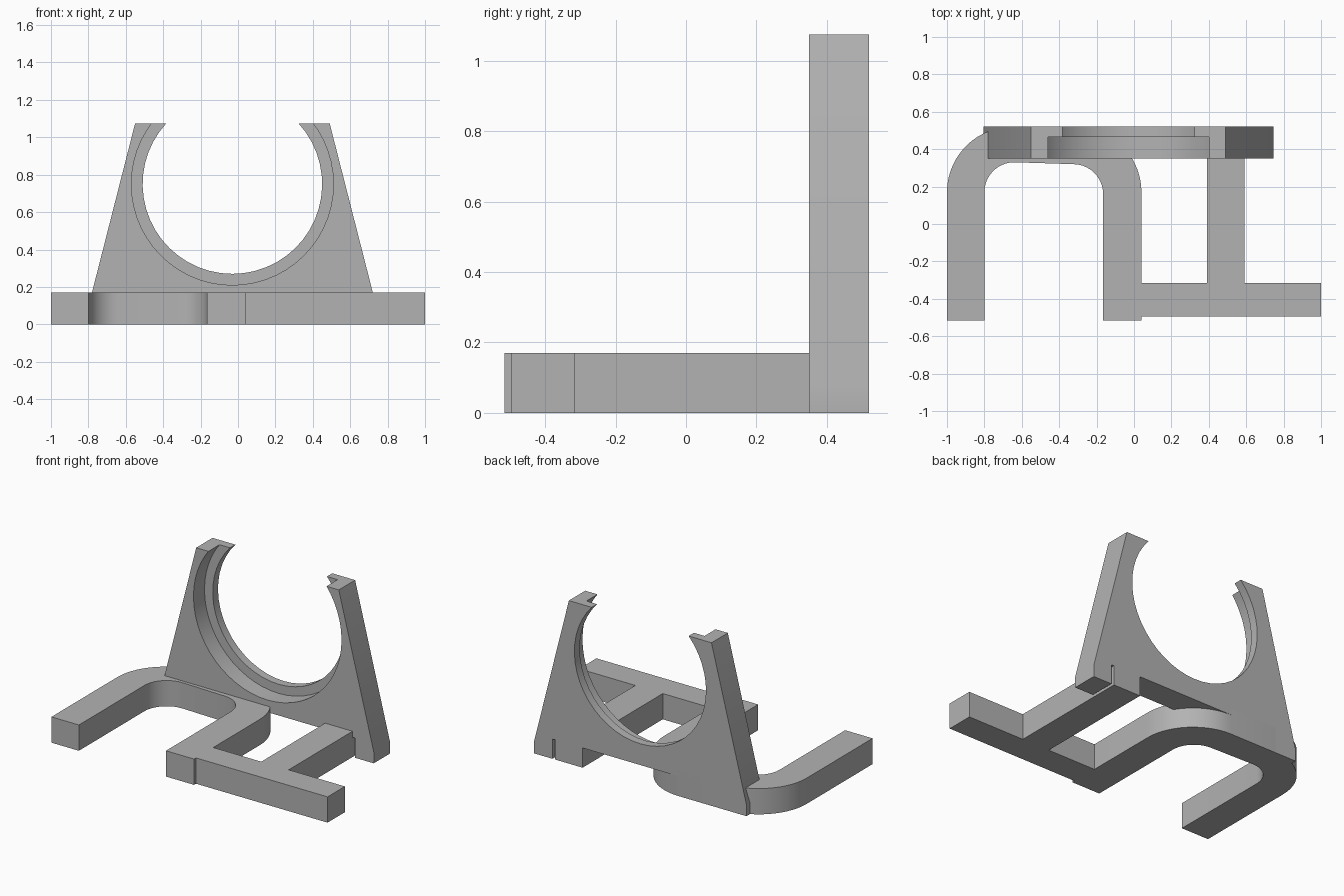
import bpy, bmesh
from math import sin, cos, asin, pi, radians
from mathutils import Vector

cube = bpy.data.objects.get("Cube")
if cube:
    bpy.data.objects.remove(cube, do_unlink=True)

grey = bpy.data.materials.new("plain grey")
grey.use_nodes = True
grey.diffuse_color = (0.45, 0.45, 0.45, 1)
grey.node_tree.nodes["Principled BSDF"].inputs["Base Color"].default_value = (0.45, 0.45, 0.45, 1)


def arc(cx, cy, r, start, end, steps):
    return [(cx + r * cos(start + (end - start) * i / steps),
             cy + r * sin(start + (end - start) * i / steps)) for i in range(steps + 1)]


def extrude(name, points, push):
    """Solid from a closed outline of 3D points, pushed along a vector."""
    bm = bmesh.new()
    face = bm.faces.new([bm.verts.new(p) for p in points])
    moved = bmesh.ops.extrude_face_region(bm, geom=[face])["geom"]
    bmesh.ops.translate(bm, vec=Vector(push),
                        verts=[v for v in moved if isinstance(v, bmesh.types.BMVert)])
    bmesh.ops.recalc_face_normals(bm, faces=bm.faces)
    mesh = bpy.data.meshes.new(name)
    bm.to_mesh(mesh)
    bm.free()
    mesh.materials.append(grey)
    obj = bpy.data.objects.new(name, mesh)
    bpy.context.collection.objects.link(obj)
    return obj


def smooth(obj):
    bpy.ops.object.select_all(action="DESELECT")
    obj.select_set(True)
    bpy.context.view_layer.objects.active = obj
    bpy.ops.object.shade_smooth_by_angle(angle=radians(30))


# Base frame: U-shaped loop joined to a front beam and a rear-going rail
BACK, BEND, FRONT, THICK = 0.52, 0.17, -0.515, 0.17
outline = [(-1, FRONT), (-0.8, FRONT)]
outline += arc(-0.64, BEND, 0.16, pi, pi / 2, 10)
outline += arc(-0.325, BEND - 0.01, 0.16, pi / 2, 0, 10)
outline += [(-0.165, FRONT), (0.04, FRONT), (0.04, -0.495), (1, -0.495), (1, -0.315),
            (0.59, -0.315), (0.59, BACK), (0.39, BACK), (0.39, -0.315), (0.04, -0.315)]
outline += arc(-0.31, BEND, 0.35, 0, pi / 2, 14)
outline += arc(-0.65, BEND, 0.35, pi / 2, pi, 14)
base = extrude("base_frame", [(x, y, 0) for x, y in outline], (0, 0, THICK))
smooth(base)

# Upright holder: tapered plate with an open round cradle and a raised underside
CX, CZ, TOP, FACE = -0.03, 0.75, 1.075, 0.35
LIP, BORE = 0.48, 0.54
tip = asin((TOP - CZ) / LIP)
profile = [(-0.805, 0), (-0.6, 0), (-0.6, 0.13), (0.61, 0.13), (0.61, 0), (0.745, 0),
           (0.745, 0.075), (0.49, TOP)]
profile += arc(CX, CZ, LIP, tip, -pi - tip, 36)
profile += [(-0.55, TOP), (-0.805, 0.075)]
holder = extrude("upright_holder", [(x, FACE, z) for x, z in profile], (0, BACK - FACE, 0))

# Wider recess in the front of the cradle, leaving a thin lip at the back
cutter = extrude("recess_cutter",
                 [(x, FACE - 0.1, z) for x, z in arc(CX, CZ, BORE, 0, 2 * pi, 56)[:-1]],
                 (0, 0.215, 0))
cutter.hide_render = True
cut = holder.modifiers.new("recess", "BOOLEAN")
cut.operation = "DIFFERENCE"
cut.solver = "EXACT"
cut.object = cutter
bpy.context.view_layer.objects.active = holder
bpy.ops.object.modifier_apply(modifier=cut.name)
bpy.data.objects.remove(cutter, do_unlink=True)
smooth(holder)
